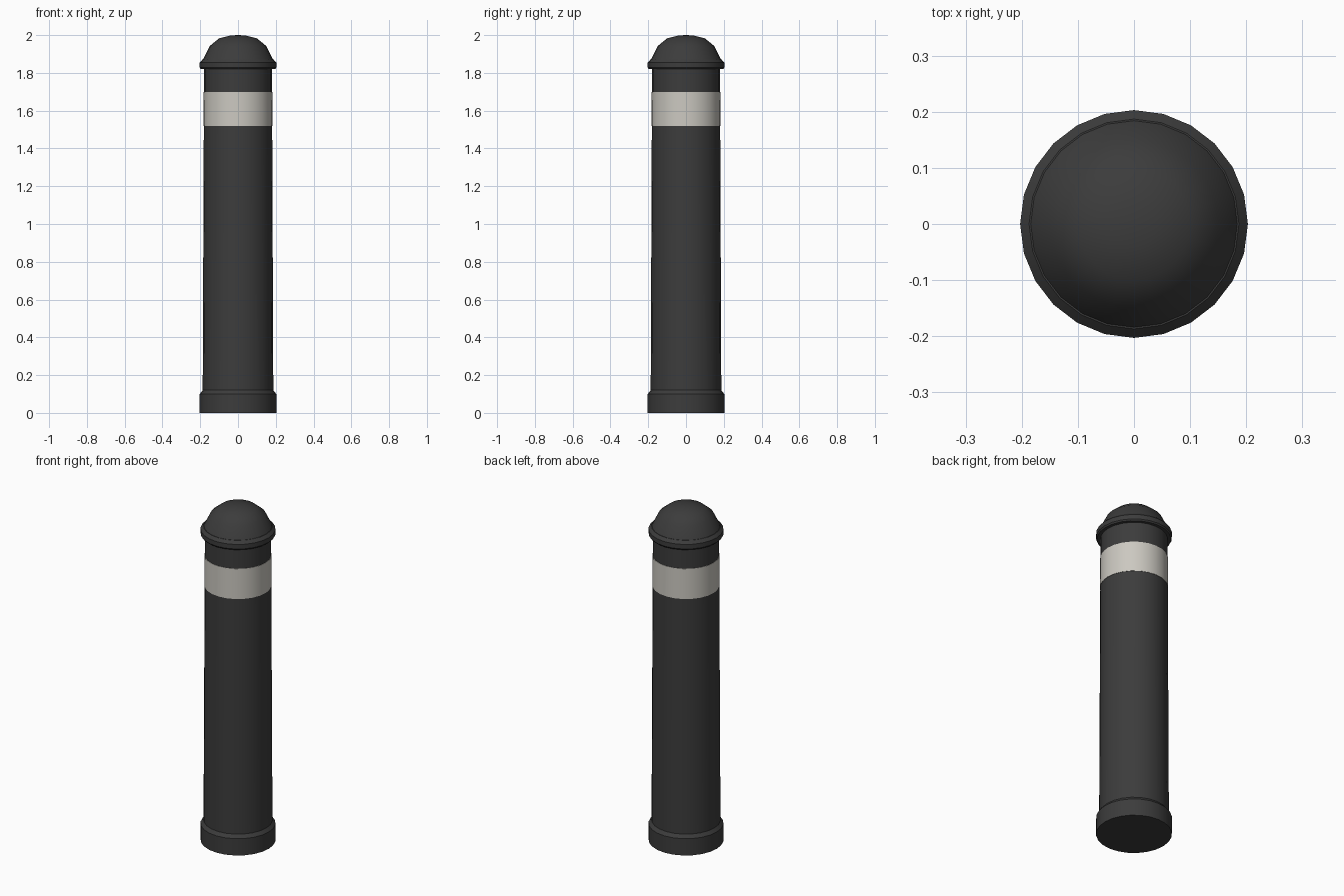
import bpy, bmesh, math

if "Cube" in bpy.data.objects:
    bpy.data.objects.remove(bpy.data.objects["Cube"], do_unlink=True)

SIDES = 24


def material(name, color):
    mat = bpy.data.materials.new(name)
    mat.use_nodes = True
    mat.diffuse_color = color
    mat.node_tree.nodes["Principled BSDF"].inputs["Base Color"].default_value = color
    return mat


def lathe(name, profile, mat):
    """Revolve (radius, height) points about z; a zero radius closes to a tip."""
    bm = bmesh.new()
    verts = [bm.verts.new((r, 0, z)) for r, z in profile]
    edges = [bm.edges.new(pair) for pair in zip(verts, verts[1:])]
    bmesh.ops.spin(bm, geom=verts + edges, cent=(0, 0, 0), axis=(0, 0, 1),
                   angle=math.tau, steps=SIDES, use_merge=True)
    bmesh.ops.remove_doubles(bm, verts=bm.verts, dist=0.0005)
    bmesh.ops.recalc_face_normals(bm, faces=bm.faces)
    mesh = bpy.data.meshes.new(name)
    bm.to_mesh(mesh)
    bm.free()
    mesh.materials.append(mat)
    obj = bpy.data.objects.new(name, mesh)
    bpy.context.collection.objects.link(obj)
    bpy.ops.object.select_all(action='DESELECT')
    obj.select_set(True)
    bpy.context.view_layer.objects.active = obj
    bpy.ops.object.shade_smooth_by_angle(angle=math.radians(35))
    return obj


black = material("black paint", (0.045, 0.045, 0.045, 1))
white = material("reflective off white", (0.6, 0.58, 0.53, 1))

# Foot collar with a chamfered upper edge
lathe("base_collar", [(0, 0), (0.203, 0), (0.203, 0.1), (0.187, 0.12), (0, 0.12)], black)

# Slightly tapered post, split around the band
lathe("post", [(0, 0.11), (0.187, 0.11), (0.181, 1.52), (0, 1.52)], black)
lathe("reflective_band", [(0, 1.52), (0.183, 1.52), (0.182, 1.7), (0, 1.7)], white)
lathe("neck", [(0, 1.7), (0.18, 1.7), (0.18, 1.83), (0, 1.83)], black)

# Cap: thin rim and low dome
lathe("cap_rim", [(0, 1.82), (0.197, 1.82), (0.203, 1.828), (0.203, 1.855),
                  (0.187, 1.872), (0, 1.872)], black)
lathe("cap_dome", [(0, 1.86), (0.19, 1.86), (0.15, 1.942), (0.1, 1.983),
                   (0.04, 1.998), (0, 2.0)], black)
